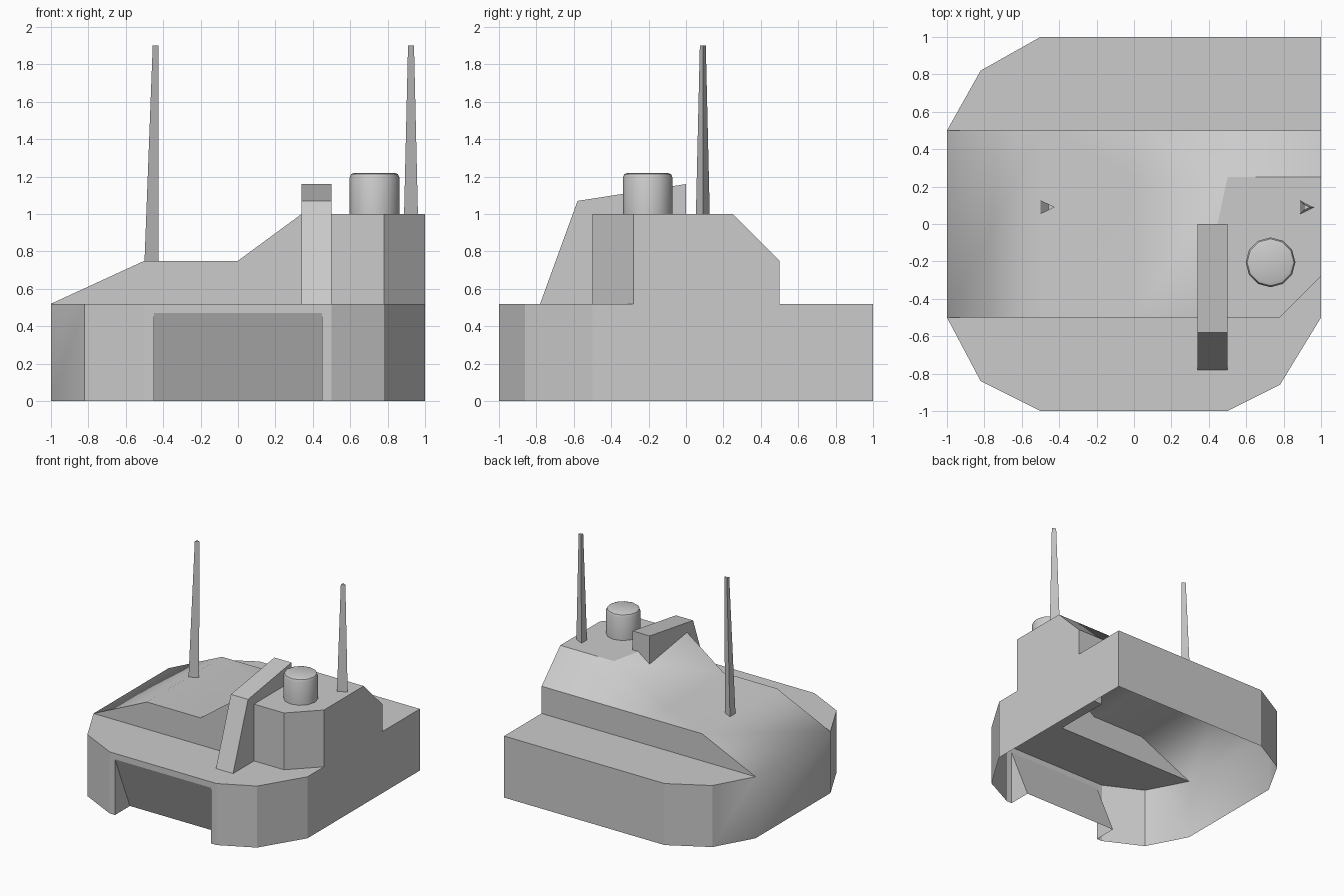
import bpy, bmesh, math
from mathutils import Vector

cube = bpy.data.objects.get("Cube")
if cube:
    bpy.data.objects.remove(cube)

grey = bpy.data.materials.new("plain_grey")
grey.use_nodes = True
COLOUR = (0.6, 0.6, 0.6, 1)
grey.diffuse_color = COLOUR
grey.node_tree.nodes["Principled BSDF"].inputs["Base Color"].default_value = COLOUR

DECK, MID, TOP = 0.52, 0.75, 1.0


def finish(name, bm, smooth=False):
    bmesh.ops.remove_doubles(bm, verts=bm.verts[:], dist=0.0005)
    for f in bm.faces:
        f.smooth = smooth
    mesh = bpy.data.meshes.new(name)
    bm.to_mesh(mesh)
    bm.free()
    mesh.materials.append(grey)
    obj = bpy.data.objects.new(name, mesh)
    bpy.context.collection.objects.link(obj)
    return obj


def face(bm, *points):
    return bm.faces.new([bm.verts.new(p) for p in points])


def wall(bm, a, b, low, high):
    """Upright panel between two plan points."""
    face(bm, (*a, low), (*b, low), (*b, high), (*a, high))


def loft(name, lower, upper):
    """Closed solid between two matching rings of points."""
    bm = bmesh.new()
    face(bm, *reversed(lower))
    face(bm, *upper)
    for i in range(len(lower)):
        j = (i + 1) % len(lower)
        face(bm, lower[i], lower[j], upper[j], upper[i])
    return finish(name, bm)


# Plan outlines of the front and rear decks, running anticlockwise
front = [(-1, -.5), (-.82, -.84), (-.5, -1), (.5, -1), (.78, -.86), (1, -.5)]
rear = [(1, 1), (-.5, 1), (-.82, .82), (-1, .5)]

# Hull walls, open underneath
bm = bmesh.new()
for a, b in [front[1:3], front[3:5], front[4:6], rear[0:2], rear[1:3]]:
    wall(bm, a, b, 0, DECK)
side = [(-.5, 0), (1, 0), (1, DECK), (.5, DECK), (.5, MID), (.25, TOP),
        (-.28, TOP), (-.28, DECK), (-.5, DECK)]
face(bm, *[(1, y, z) for y, z in side])
finish("hull_walls", bm)

# Front wall with a sloping recess
W, LIP, BACK = .45, .47, -.8
bm = bmesh.new()
wall(bm, (-.5, -1), (-W, -1), 0, DECK)
wall(bm, (W, -1), (.5, -1), 0, DECK)
wall(bm, (-W, -1), (W, -1), LIP, DECK)
face(bm, (-W, BACK, 0), (W, BACK, 0), (W, -1, LIP), (-W, -1, LIP))
face(bm, (-W, -1, 0), (-W, BACK, 0), (-W, -1, LIP))
face(bm, (W, BACK, 0), (W, -1, 0), (W, -1, LIP))
finish("front_recess", bm)

# Flat decks
bm = bmesh.new()
face(bm, *[(x, y, DECK) for x, y in front + [(1, -.28), (.78, -.5)]])
face(bm, *[(x, y, DECK) for x, y in [(1, .5)] + rear])
finish("decks", bm)

# Upright faces and flat roof of the upper body
bm = bmesh.new()
profile = [(-1, DECK), (.78, DECK), (.78, TOP), (.34, TOP), (0, MID), (-.5, MID)]
face(bm, *[(x, -.5, z) for x, z in profile])
wall(bm, (.78, -.5), (1, -.28), DECK, TOP)
face(bm, (1, .5, DECK), (-1, .5, DECK), (-.5, .5, MID), (0, .5, MID), (1, .5, MID))
face(bm, *[(x, y, TOP) for x, y in [(.34, -.5), (.78, -.5), (1, -.28), (1, .25), (.5, .25)]])
finish("upper_body", bm)

# Smooth skin: end wall with its corners, slope, saddle and ramps
bm = bmesh.new()
for a, b in [(rear[2], rear[3]), (rear[3], front[0]), front[0:2]]:
    wall(bm, a, b, 0, DECK)
face(bm, (-1, -.5, DECK), (-.5, -.5, MID), (-.5, .5, MID), (-1, .5, DECK))
face(bm, (-.5, -.5, MID), (0, -.5, MID), (0, .25, MID), (0, .5, MID), (-.5, .5, MID))
face(bm, (0, -.5, MID), (.34, -.5, TOP), (.5, .25, TOP), (0, .25, MID))
face(bm, (0, .25, MID), (.5, .25, TOP), (0, .5, MID))
face(bm, (0, .5, MID), (.5, .25, TOP), (1, .25, TOP), (1, .5, MID))
finish("smooth_skin", bm, True)

# Leaning fin
fin = [(-.78, DECK), (0, DECK), (0, 1.16), (-.58, 1.07)]
loft("fin", [(.34, y, z) for y, z in fin], [(.5, y, z) for y, z in fin])


# Three-sided tapering masts
def mast(name, x, base, tip_x):
    def ring(cx, z, half):
        return [(cx - half, .09 - half, z), (cx + half, .09, z), (cx - half, .09 + half, z)]
    loft(name, ring(x, base, .037), ring(tip_x, 1.9, .016))


mast("right_mast", -.463, MID - .005, -.44)
mast("left_mast", .925, TOP, .925)

# Round cap with a softened rim
bm = bmesh.new()
bmesh.ops.create_cone(bm, cap_ends=True, segments=12, radius1=.133, radius2=.133, depth=.22)
bmesh.ops.translate(bm, verts=bm.verts[:], vec=Vector((.73, -.205, 1.11)))
rim = [e for e in bm.edges if all(v.co.z > 1.2 for v in e.verts)]
bmesh.ops.bevel(bm, geom=rim, offset=.025, segments=2, profile=.5, affect='EDGES')
cap = finish("round_cap", bm, True)
bpy.context.view_layer.objects.active = cap
cap.select_set(True)
bpy.ops.object.shade_smooth_by_angle(angle=math.radians(40))
